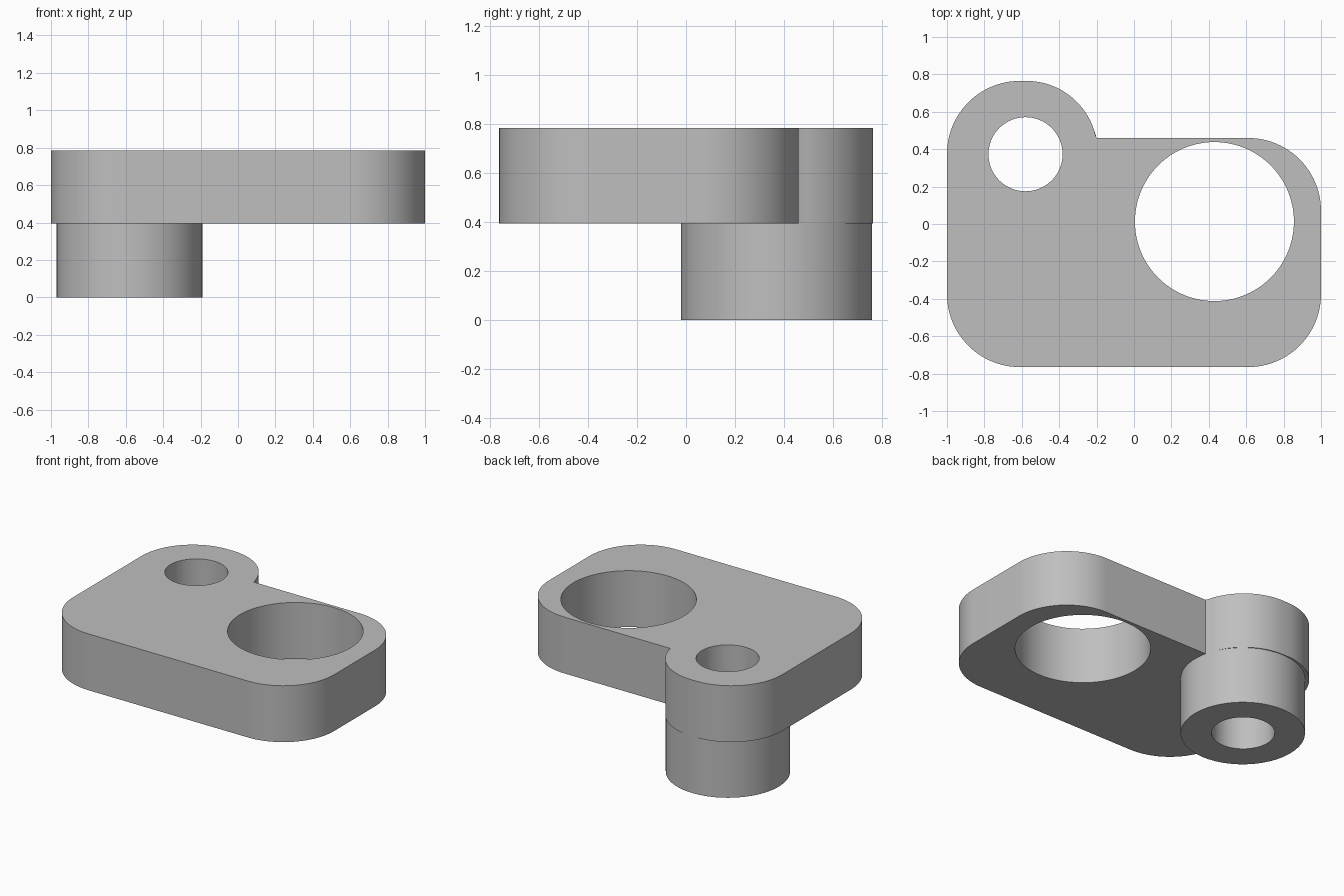
import bpy
import bmesh
from math import cos, sin, radians

cube = bpy.data.objects.get("Cube")
if cube:
    bpy.data.objects.remove(cube, do_unlink=True)

# One grey material for the whole bracket
grey = bpy.data.materials.new("light_grey")
grey.use_nodes = True
colour = (0.52, 0.52, 0.52, 1)
grey.diffuse_color = colour
grey.node_tree.nodes["Principled BSDF"].inputs["Base Color"].default_value = colour


def arc(cx, cy, r, start, end, steps=24):
    """Points along a circular arc, angles in degrees."""
    angles = [radians(start + (end - start) * i / steps) for i in range(steps + 1)]
    return [(cx + r * cos(a), cy + r * sin(a)) for a in angles]


def circle(cx, cy, r):
    return arc(cx, cy, r, 0, 360, 96)[:-1]


def extrude_profile(name, loops, bottom, top):
    """Solid from an outer loop and hole loops, extruded in z."""
    curve = bpy.data.curves.new(name + "_profile", "CURVE")
    curve.dimensions = "2D"
    curve.fill_mode = "BOTH"
    curve.extrude = (top - bottom) / 2
    for loop in loops:
        spline = curve.splines.new("POLY")
        spline.points.add(len(loop) - 1)
        for point, (x, y) in zip(spline.points, loop):
            point.co = (x, y, 0, 1)
        spline.use_cyclic_u = True
    helper = bpy.data.objects.new(name + "_helper", curve)
    bpy.context.collection.objects.link(helper)
    bpy.context.view_layer.update()
    graph = bpy.context.evaluated_depsgraph_get()
    mesh = bpy.data.meshes.new_from_object(helper.evaluated_get(graph))
    bpy.data.objects.remove(helper, do_unlink=True)

    # Weld caps to walls and lift into place
    bm = bmesh.new()
    bm.from_mesh(mesh)
    bmesh.ops.remove_doubles(bm, verts=bm.verts, dist=0.0005)
    bmesh.ops.recalc_face_normals(bm, faces=bm.faces)
    bmesh.ops.translate(bm, verts=bm.verts, vec=(0, 0, (top + bottom) / 2))
    bm.to_mesh(mesh)
    bm.free()
    mesh.materials.clear()
    mesh.materials.append(grey)
    obj = bpy.data.objects.new(name, mesh)
    bpy.context.collection.objects.link(obj)
    bpy.ops.object.select_all(action="DESELECT")
    obj.select_set(True)
    bpy.context.view_layer.objects.active = obj
    bpy.ops.object.shade_smooth_by_angle(angle=radians(30))
    return obj


# Plate outline: rounded rectangle with a rounded ear at the back right
R = 0.39
back, front, mid = 0.765, -0.765, 0.46
outline = (
    arc(-1 + R, front + R, R, 180, 270)
    + arc(1 - R, front + R, R, 270, 360)
    + arc(1 - R, mid - R, R, 0, 90)
    + [(-0.2, mid)]
    + arc(-0.575, back - 0.38, 0.38, 13, 90)
    + arc(-1 + R, back - R, R, 90, 180)
)
pin_hole = circle(-0.58, 0.373, 0.198)
bore = circle(0.43, 0.013, 0.425)

extrude_profile("plate", [outline, bore, pin_hole], 0.395, 0.785)

# Hollow boss under the ear
extrude_profile("boss", [circle(-0.58, 0.37, 0.39), pin_hole], 0, 0.395)
